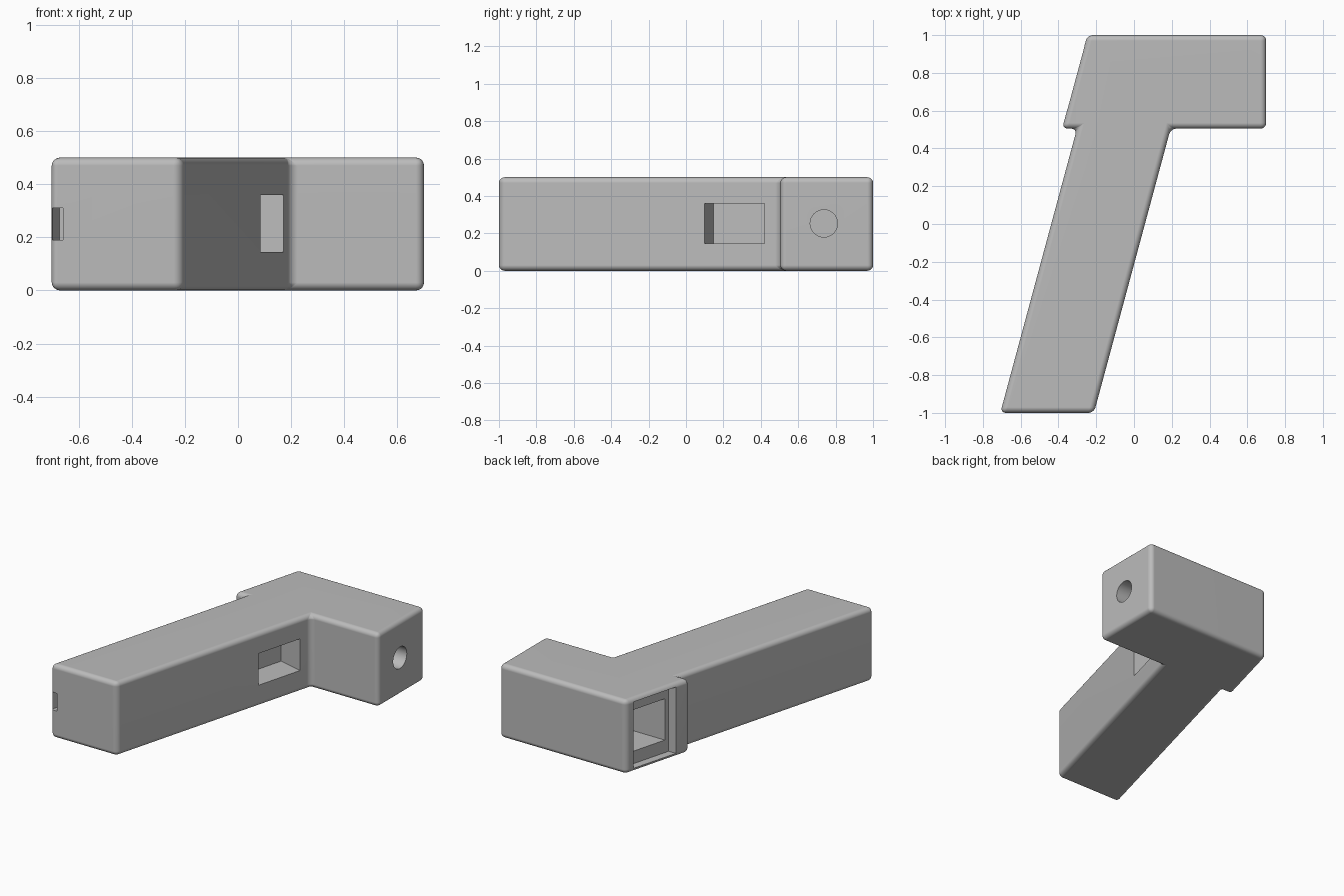
import bpy, bmesh, math

if "Cube" in bpy.data.objects:
    bpy.data.objects.remove(bpy.data.objects["Cube"])

T = math.tan(math.radians(15.1))     # lean of the grip


def prism(name, pts, z0, z1):
    """Solid from an xy outline between two heights."""
    bm = bmesh.new()
    face = bm.faces.new([bm.verts.new((x, y, z0)) for x, y in pts])
    up = bmesh.ops.extrude_face_region(bm, geom=[face])
    bmesh.ops.translate(bm, vec=(0, 0, z1 - z0),
                        verts=[v for v in up["geom"] if isinstance(v, bmesh.types.BMVert)])
    bmesh.ops.recalc_face_normals(bm, faces=bm.faces)
    me = bpy.data.meshes.new(name)
    bm.to_mesh(me)
    bm.free()
    ob = bpy.data.objects.new(name, me)
    bpy.context.collection.objects.link(ob)
    return ob


def slab(name, x_at_0, y0, y1, d0, d1, z0, z1):
    """Box parallel to a leaning wall x = x_at_0 + T*y, between x offsets d0 and d1."""
    return prism(name, [(x_at_0 + T * y + d, y) for y, d in
                        ((y0, d0), (y0, d1), (y1, d1), (y1, d0))], z0, z1)


def apply(ob, kind, **props):
    mod = ob.modifiers.new(kind.title(), kind)
    for k, v in props.items():
        setattr(mod, k, v)
    bpy.context.view_layer.objects.active = ob
    bpy.ops.object.modifier_apply(modifier=mod.name)


def cut(ob, cutter):
    cutter.hide_render = True
    apply(ob, 'BOOLEAN', object=cutter, operation='DIFFERENCE', solver='EXACT')
    bpy.data.objects.remove(cutter)


GRIP_L = -0.708 + T                  # grip left wall at y = 0
GRIP_R = -0.212 + T                  # grip right wall at y = 0
BACK = -0.247 - T                    # rear wall of the barrel at y = 0
LOW = 0.505                          # underside of the barrel

# Body: leaning grip with a barrel block, all edges rounded
body = prism("body", [(GRIP_L - T, -1), (GRIP_R - T, -1), (GRIP_R + T * LOW, LOW),
                      (0.7, LOW), (0.7, 1), (BACK + T, 1), (BACK + T * LOW, LOW),
                      (GRIP_L + T * LOW, LOW)], 0, 0.5)
apply(body, 'BEVEL', width=0.039, segments=5, limit_method='NONE')

# Trigger pocket, square to the leaning grip
n = (math.cos(math.atan(T)), -math.sin(math.atan(T)))
a, b = (GRIP_R + T * 0.1, 0.1), (GRIP_R + T * 0.42, 0.42)
off = lambda p, d: (p[0] + n[0] * d, p[1] + n[1] * d)
cut(body, prism("trigger_cutter", [off(a, -0.18), off(a, 0.03), off(b, 0.03), off(b, -0.18)],
                0.145, 0.36))

# Shallow rear recess, then the deeper chamber inside it
cut(body, slab("recess_cutter", BACK, 0.61, 0.94, -0.1, 0.055, 0.025, 0.475))
cut(body, slab("chamber_cutter", BACK, 0.64, 0.92, -0.1, 0.33, 0.11, 0.39))

# Small slot in the grip base
cut(body, slab("slot_cutter", GRIP_L, -1.05, -0.89, 0.006, 0.05, 0.19, 0.31))

# Muzzle bore
bpy.ops.mesh.primitive_cylinder_add(vertices=48, radius=0.073, depth=0.2,
                                    location=(0.68, 0.737, 0.253),
                                    rotation=(0, math.pi / 2, 0))
cut(body, bpy.context.object)

# Smooth rounded edges, flat walls, plain grey
bpy.ops.object.select_all(action='DESELECT')
body.select_set(True)
bpy.context.view_layer.objects.active = body
bpy.ops.object.shade_smooth_by_angle(angle=math.radians(35))
wn = body.modifiers.new("Weighted", 'WEIGHTED_NORMAL')
wn.keep_sharp = True
grey = bpy.data.materials.new("plain_grey")
grey.diffuse_color = (0.5, 0.5, 0.5, 1)
grey.use_nodes = True
grey.node_tree.nodes["Principled BSDF"].inputs["Base Color"].default_value = grey.diffuse_color
body.data.materials.clear()
body.data.materials.append(grey)
for p in body.data.polygons:
    p.material_index = 0
